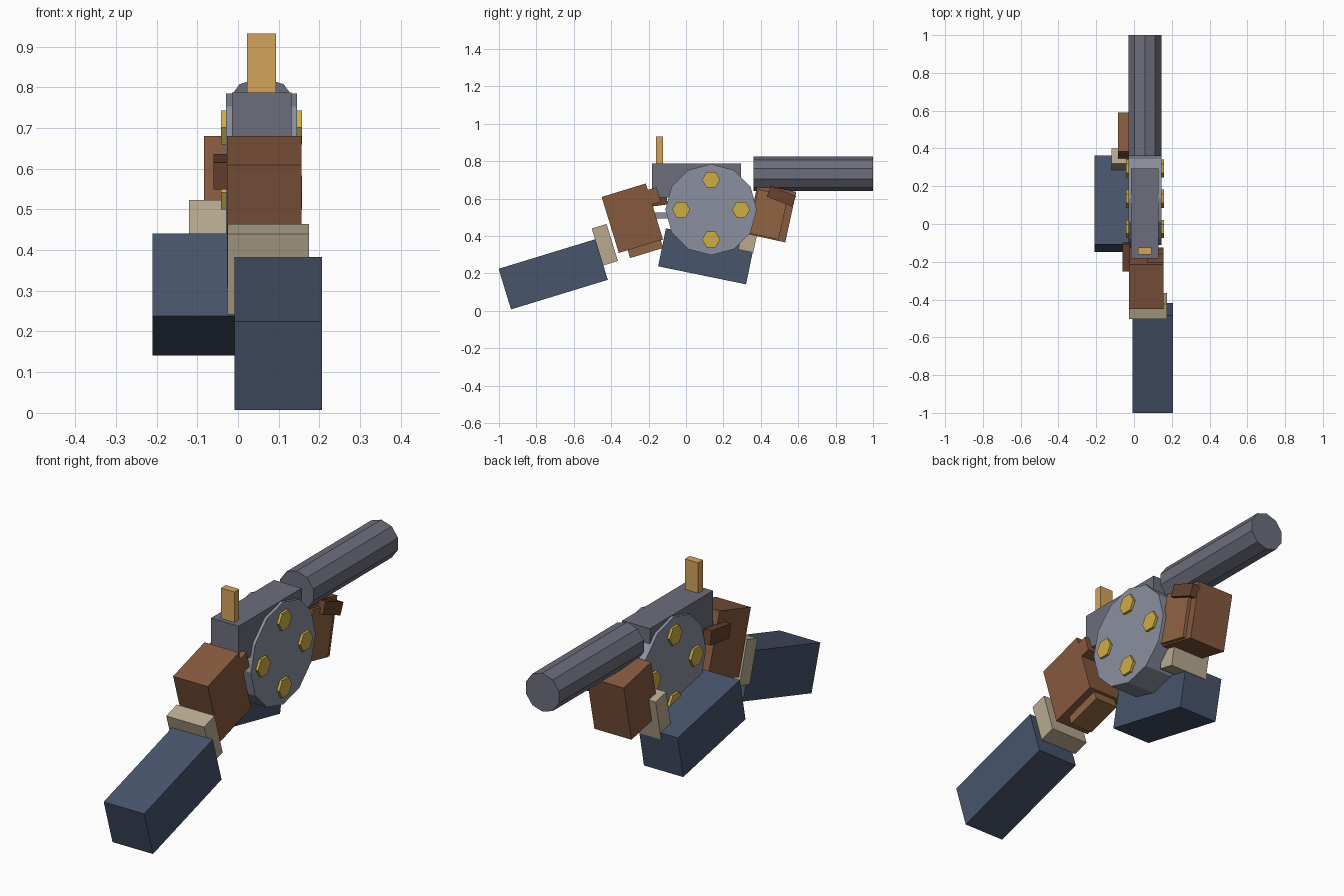
import bpy
from math import radians, sin, cos, pi

if "Cube" in bpy.data.objects:
    bpy.data.objects.remove(bpy.data.objects["Cube"])


def material(name, rgb):
    m = bpy.data.materials.new(name)
    m.diffuse_color = (*rgb, 1)
    m.use_nodes = True
    m.node_tree.nodes["Principled BSDF"].inputs["Base Color"].default_value = m.diffuse_color
    return m


STEEL = material("dark_steel", (0.15, 0.155, 0.20))
DRUM = material("light_steel", (0.26, 0.28, 0.35))
BRASS = material("brass", (0.62, 0.42, 0.06))
SIGHT = material("sight_gold", (0.65, 0.37, 0.11))
SLEEVE = material("sleeve_navy", (0.065, 0.09, 0.15))
CUFF = material("cuff_tan", (0.48, 0.40, 0.28))
SKIN = material("hand_brown", (0.24, 0.10, 0.05))
FINGER = material("finger_brown", (0.28, 0.13, 0.055))
THUMB = material("thumb_brown", (0.14, 0.055, 0.03))


def box(name, x0, x1, y, z, length, height, tilt, mat):
    """Box from x0 to x1, centred at (y, z), tilted about the x axis."""
    bpy.ops.mesh.primitive_cube_add(size=1, location=((x0 + x1) / 2, y, z))
    o = bpy.context.object
    o.name = name
    o.scale = (x1 - x0, length, height)
    o.rotation_euler.x = radians(tilt)
    o.data.materials.append(mat)
    return o


def cylinder(name, sides, radius, depth, location, rotation, mat):
    bpy.ops.mesh.primitive_cylinder_add(vertices=sides, radius=radius, depth=depth,
                                        location=location, rotation=rotation)
    o = bpy.context.object
    o.name = name
    o.data.materials.append(mat)
    return o


GX = 0.058              # centre plane of the gun
DY, DZ = 0.134, 0.541   # drum axis

# Gun: barrel, receiver, drum, rear sight and grip rod
cylinder("barrel", 10, 0.092, 0.64, (GX, 0.68, 0.733), (pi / 2, 0, 0), STEEL)
box("receiver", -0.015, 0.131, 0.056, 0.697, 0.476, 0.18, 0, STEEL)
cylinder("drum", 12, 0.244, 0.174, (GX, DY, DZ), (0, pi / 2, 0), DRUM)
box("rear_sight", 0.022, 0.093, -0.142, 0.852, 0.037, 0.16, 0, SIGHT)
box("grip_rod", 0.04, 0.076, -0.12, 0.51, 0.26, 0.032, 0, DRUM)

# Four cartridges through the drum
for i in range(4):
    a = i * pi / 2
    cylinder(f"cartridge_{i + 1}", 6, 0.048, 0.199,
             (GX, DY + 0.16 * cos(a), DZ + 0.16 * sin(a)), (0, pi / 2, 0), BRASS)

# Rear arm holding the grip
box("rear_sleeve", -0.008, 0.206, -0.71, 0.195, 0.541, 0.227, 17, SLEEVE)
box("rear_cuff", -0.026, 0.174, -0.434, 0.353, 0.083, 0.207, 17, CUFF)
box("rear_hand", -0.027, 0.156, -0.287, 0.495, 0.247, 0.313, 17, SKIN)
box("rear_fingers", 0.0, 0.12, -0.22, 0.34, 0.185, 0.065, 17, FINGER)
box("rear_index_finger", 0.07, 0.156, -0.18, 0.612, 0.07, 0.08, 17, SKIN)
box("rear_thumb", -0.06, -0.02, -0.175, 0.592, 0.147, 0.067, 8, THUMB)

# Front arm supporting the gun under the barrel
box("front_sleeve", -0.21, -0.003, 0.107, 0.291, 0.48, 0.207, -11.6, SLEEVE)
box("front_cuff", -0.12, 0.08, 0.34, 0.417, 0.082, 0.2, -12, CUFF)
box("front_hand", -0.084, 0.112, 0.457, 0.523, 0.211, 0.276, -12.3, SKIN)
box("front_fingers", 0.1, 0.128, 0.44, 0.515, 0.165, 0.24, -12.3, FINGER)
box("front_thumb", 0.1, 0.145, 0.51, 0.612, 0.145, 0.06, -22, THUMB)
